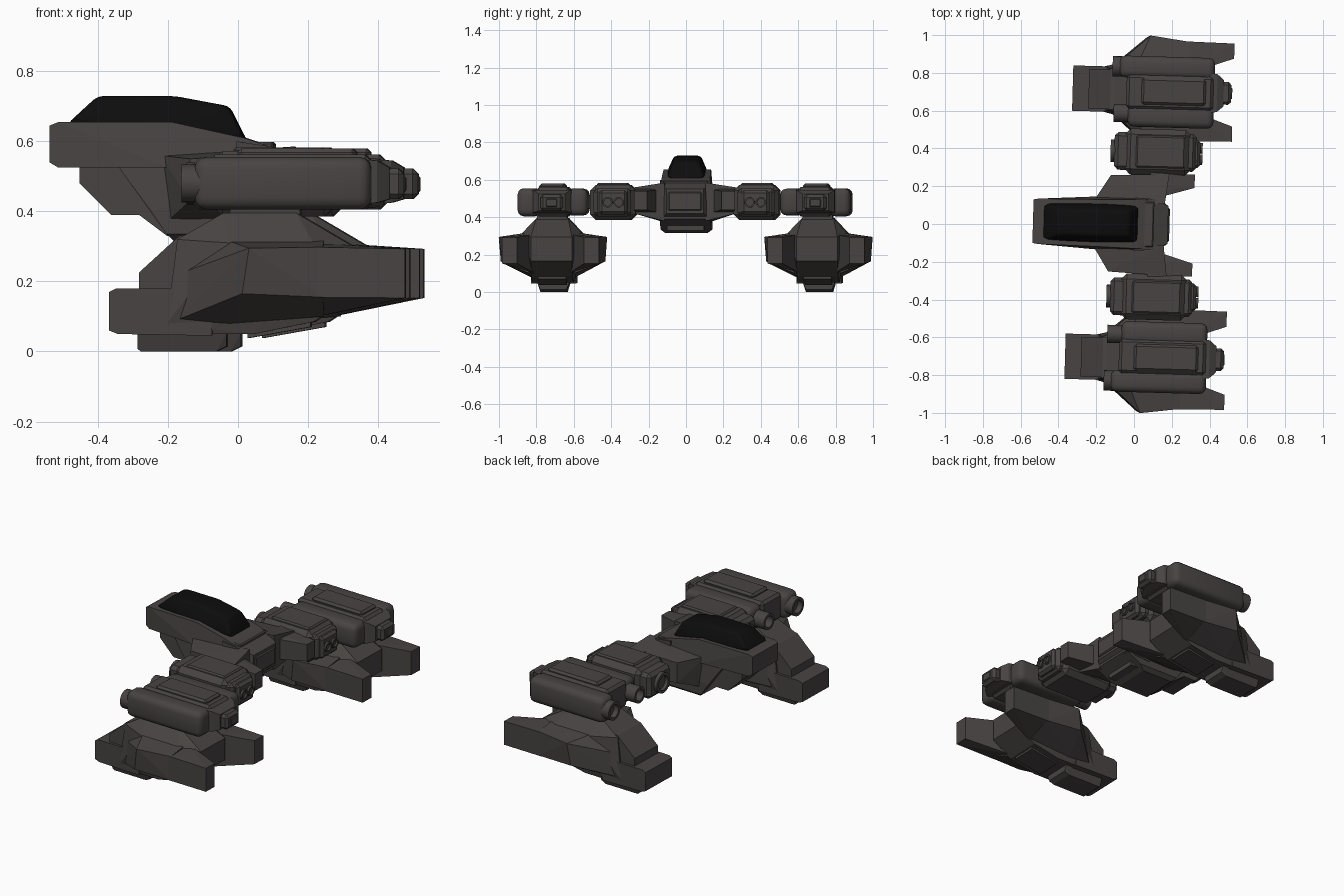
import bpy, bmesh, math
from mathutils import Matrix, Vector

TURN = Matrix.Rotation(-0.0286, 4, 'Z')   # the craft sits slightly turned
rounded = []


def mat(name, c):
    m = bpy.data.materials.new(name)
    m.diffuse_color = (*c, 1)
    return m


HULL = mat("dark warm grey", (0.064, 0.057, 0.055))
GLASS = mat("canopy black", (0.004, 0.004, 0.004))


def finish(bm, name, mirror=False, material=HULL, smooth=False):
    """Turn a bmesh into one object, or a left/right pair."""
    for s, tag in ((1, "_left"), (-1, "_right")) if mirror else ((1, ""),):
        b = bm.copy()
        b.transform(TURN @ Matrix.Diagonal((1, s, 1, 1)))
        bmesh.ops.recalc_face_normals(b, faces=b.faces)
        me = bpy.data.meshes.new(name + tag)
        b.to_mesh(me)
        b.free()
        me.materials.append(material)
        ob = bpy.data.objects.new(name + tag, me)
        bpy.context.collection.objects.link(ob)
        if smooth:
            rounded.append(ob)
    bm.free()


def hull(name, pts, mirror=False, bevel=0, seg=1, material=HULL):
    bm = bmesh.new()
    for p in pts:
        bm.verts.new(p)
    r = bmesh.ops.convex_hull(bm, input=bm.verts[:])
    junk = {v for v in r["geom_interior"] + r["geom_unused"]
            if isinstance(v, bmesh.types.BMVert)}
    bmesh.ops.delete(bm, geom=list(junk), context='VERTS')
    bmesh.ops.dissolve_limit(bm, angle_limit=0.03, verts=bm.verts[:], edges=bm.edges[:])
    if bevel:
        bmesh.ops.bevel(bm, geom=bm.edges[:], offset=bevel, segments=seg,
                        profile=0.5, affect='EDGES', clamp_overlap=True)
    finish(bm, name, mirror, material, seg > 1)


def box(name, x0, x1, y0, y1, z0, z1, bevel=0, seg=1, mirror=True):
    hull(name, [(x, y, z) for x in (x0, x1) for y in (y0, y1) for z in (z0, z1)],
         mirror, bevel, seg)


def sym(c, pts):
    """Points (x, half width, z) reflected about y = c."""
    return [(x, c + s * d, z) for x, d, z in pts for s in (1, -1)]


def prism(name, profile, y0, y1, mirror=False):
    """Side profile in x, z pulled across y."""
    bm = bmesh.new()
    f = bm.faces.new([bm.verts.new((x, y0, z)) for x, z in profile])
    r = bmesh.ops.extrude_face_region(bm, geom=[f])
    vs = [v for v in r["geom"] if isinstance(v, bmesh.types.BMVert)]
    bmesh.ops.translate(bm, verts=vs, vec=(0, y1 - y0, 0))
    finish(bm, name, mirror)


def tube(name, x0, x1, y, z, r, mirror=True, sides=20):
    """Barrel along x with a recessed mouth at its x0 end."""
    bm = bmesh.new()
    rot = Matrix.Translation(((x0 + x1) / 2, y, z)) @ Matrix.Rotation(math.pi / 2, 4, 'Y')
    bmesh.ops.create_cone(bm, cap_ends=True, segments=sides, radius1=r, radius2=r,
                          depth=abs(x1 - x0), matrix=rot)
    cap = min((f for f in bm.faces if len(f.verts) > 4),
              key=lambda f: abs(f.calc_center_median().x - x0))
    bmesh.ops.inset_region(bm, faces=[cap], thickness=r * 0.3)
    r2 = bmesh.ops.extrude_face_region(bm, geom=[cap])
    vs = [v for v in r2["geom"] if isinstance(v, bmesh.types.BMVert)]
    bmesh.ops.translate(bm, verts=vs, vec=((x1 - x0) * 0.4, 0, 0))
    bmesh.ops.delete(bm, geom=[cap], context='FACES')
    finish(bm, name, mirror, HULL, True)


# --- Fuselage: nose, chin, keel, rear
hull("nose_block", sym(0, [
    (-0.535, 0.115, 0.645), (-0.51, 0.12, 0.655), (-0.535, 0.115, 0.54), (-0.51, 0.12, 0.525),
    (-0.185, 0.125, 0.655), (0.02, 0.13, 0.61), (0.11, 0.13, 0.58),
    (-0.2, 0.14, 0.525), (0.11, 0.14, 0.525)]))
prism("chin", [(-0.45, 0.56), (-0.45, 0.48), (-0.36, 0.39), (-0.28, 0.39), (-0.2, 0.33),
               (0.1, 0.33), (0.1, 0.56)], -0.1, 0.1)
hull("lower_keel", sym(0, [
    (-0.18, 0.11, 0.315), (0.02, 0.11, 0.315), (-0.2, 0.135, 0.335), (0.06, 0.135, 0.335),
    (-0.24, 0.135, 0.40), (0.16, 0.135, 0.39), (-0.34, 0.125, 0.53), (0.16, 0.14, 0.53)]))
hull("rear_fuselage", sym(0, [
    (0.0, 0.14, 0.60), (0.0, 0.14, 0.37), (0.10, 0.135, 0.585), (0.13, 0.135, 0.38),
    (0.18, 0.10, 0.55), (0.18, 0.10, 0.42)]))
box("rear_panel", 0.17, 0.188, -0.09, 0.09, 0.435, 0.535, 0.006, mirror=False)
box("canopy_rear_plate", 0.045, 0.105, -0.12, 0.12, 0.55, 0.598, 0.006, mirror=False)
hull("canopy", sym(0, [
    (-0.485, 0.10, 0.65), (0.025, 0.10, 0.60), (-0.185, 0.105, 0.65), (-0.40, 0.068, 0.729),
    (-0.18, 0.068, 0.729), (-0.025, 0.068, 0.70)]), bevel=0.018, seg=3, material=GLASS)

# --- Wing roots and rear prongs
hull("wing_root", [
    (-0.22, 0.11, 0.56), (-0.20, 0.11, 0.37), (0.16, 0.11, 0.585), (0.16, 0.11, 0.38),
    (-0.13, 0.255, 0.55), (-0.13, 0.255, 0.43), (0.18, 0.27, 0.56), (0.18, 0.27, 0.42)], True)
hull("wing_prong", [
    (0.08, 0.13, 0.55), (0.08, 0.13, 0.42), (0.08, 0.275, 0.56), (0.08, 0.275, 0.42),
    (0.20, 0.195, 0.55), (0.20, 0.195, 0.43), (0.315, 0.20, 0.54), (0.315, 0.20, 0.44),
    (0.315, 0.27, 0.54), (0.315, 0.27, 0.44)], True)

# --- Mid wing boxes with front gun mouth and rear vents
box("wing_box", -0.06, 0.29, 0.262, 0.505, 0.385, 0.573, 0.03)
box("wing_box_core", -0.115, 0.32, 0.285, 0.485, 0.405, 0.555, 0.02)
box("wing_box_top_plate", 0.0, 0.26, 0.30, 0.47, 0.56, 0.583, 0.008)
box("wing_box_rear_frame", 0.30, 0.34, 0.305, 0.455, 0.415, 0.545, 0.015)
for y in (0.35, 0.41):
    tube("rear_vent", 0.352, 0.32, y, 0.48, 0.028)
tube("wing_gun", -0.135, -0.08, 0.385, 0.48, 0.06)

# --- Upper pods
box("pod_centre", -0.06, 0.40, 0.61, 0.79, 0.405, 0.562, 0.015)
box("pod_top_plate", 0.02, 0.36, 0.635, 0.775, 0.54, 0.58, 0.012)
box("pod_outer_capsule", -0.10, 0.405, 0.775, 0.89, 0.405, 0.555, 0.034, 3)
box("pod_inner_capsule", -0.05, 0.405, 0.515, 0.635, 0.41, 0.553, 0.034, 3)
tube("outer_barrel", -0.137, -0.06, 0.832, 0.48, 0.054)
tube("inner_barrel", -0.125, 0.0, 0.585, 0.48, 0.048)
hull("pod_tail", sym(0.705, [
    (0.36, 0.11, 0.55), (0.36, 0.11, 0.42), (0.42, 0.10, 0.545), (0.42, 0.10, 0.425),
    (0.455, 0.07, 0.525), (0.455, 0.07, 0.435)]), True)
box("tail_nozzle", 0.43, 0.495, 0.645, 0.765, 0.435, 0.522, 0.015)
box("tail_nozzle_mouth", 0.49, 0.50, 0.675, 0.735, 0.455, 0.50, 0.004)

# --- Lower skids: hub, toe, splayed claws, sole
C = 0.71
box("pod_strut", 0.0, 0.20, C - 0.08, C + 0.08, 0.37, 0.425)
hull("skid_hub", sym(C, [
    (-0.02, 0.085, 0.395), (0.19, 0.085, 0.395), (-0.15, 0.11, 0.32), (0.0, 0.165, 0.31),
    (0.24, 0.165, 0.31), (0.36, 0.11, 0.295), (0.36, 0.11, 0.165), (-0.18, 0.12, 0.08),
    (-0.05, 0.11, 0.05), (0.07, 0.11, 0.05), (0.24, 0.11, 0.085)]), True)
prism("skid_ankle", [(-0.26, 0.10), (-0.26, 0.225), (-0.145, 0.33), (0.0, 0.36), (0.0, 0.10)],
      C - 0.105, C + 0.105, True)
hull("skid_toe", sym(C, [
    (-0.345, 0.12, 0.17), (-0.325, 0.12, 0.18), (-0.345, 0.12, 0.06), (-0.32, 0.12, 0.05),
    (-0.05, 0.12, 0.18), (-0.05, 0.12, 0.045)]), True)
hull("skid_sole", sym(C, [
    (-0.265, 0.07, 0.008), (-0.255, 0.07, 0.0), (-0.04, 0.07, 0.0), (-0.01, 0.07, 0.015),
    (-0.265, 0.085, 0.05), (-0.01, 0.085, 0.05)]), True)
hull("skid_under_plate", sym(C, [
    (0.05, 0.075, 0.038), (0.23, 0.075, 0.07), (0.05, 0.075, 0.07), (0.23, 0.075, 0.1)]), True)
for s, side in ((1, "outer"), (-1, "inner")):
    hull(side + "_claw_base", [(x, C + s * d, z) for x, d, z in [
        (-0.15, 0.10, 0.22), (-0.15, 0.115, 0.09), (0.06, 0.29, 0.295), (0.04, 0.28, 0.165),
        (0.165, 0.265, 0.298), (0.165, 0.265, 0.16), (0.0, 0.15, 0.315), (0.27, 0.15, 0.315),
        (0.0, 0.12, 0.08), (0.27, 0.12, 0.10), (0.27, 0.262, 0.298), (0.27, 0.262, 0.155)]], True)
    hull(side + "_claw", [(x, C + s * d, z) for x, d, z in [
        (0.25, 0.264, 0.298), (0.25, 0.264, 0.155), (0.25, 0.09, 0.31), (0.25, 0.09, 0.10),
        (0.39, 0.18, 0.30), (0.39, 0.18, 0.145), (0.505, 0.26, 0.293), (0.505, 0.26, 0.153),
        (0.505, 0.18, 0.293), (0.505, 0.18, 0.153)]], True)

# Smooth the rounded parts only
for ob in rounded:
    ob.select_set(True)
bpy.context.view_layer.objects.active = rounded[0]
bpy.ops.object.shade_smooth_by_angle(angle=math.radians(35))
